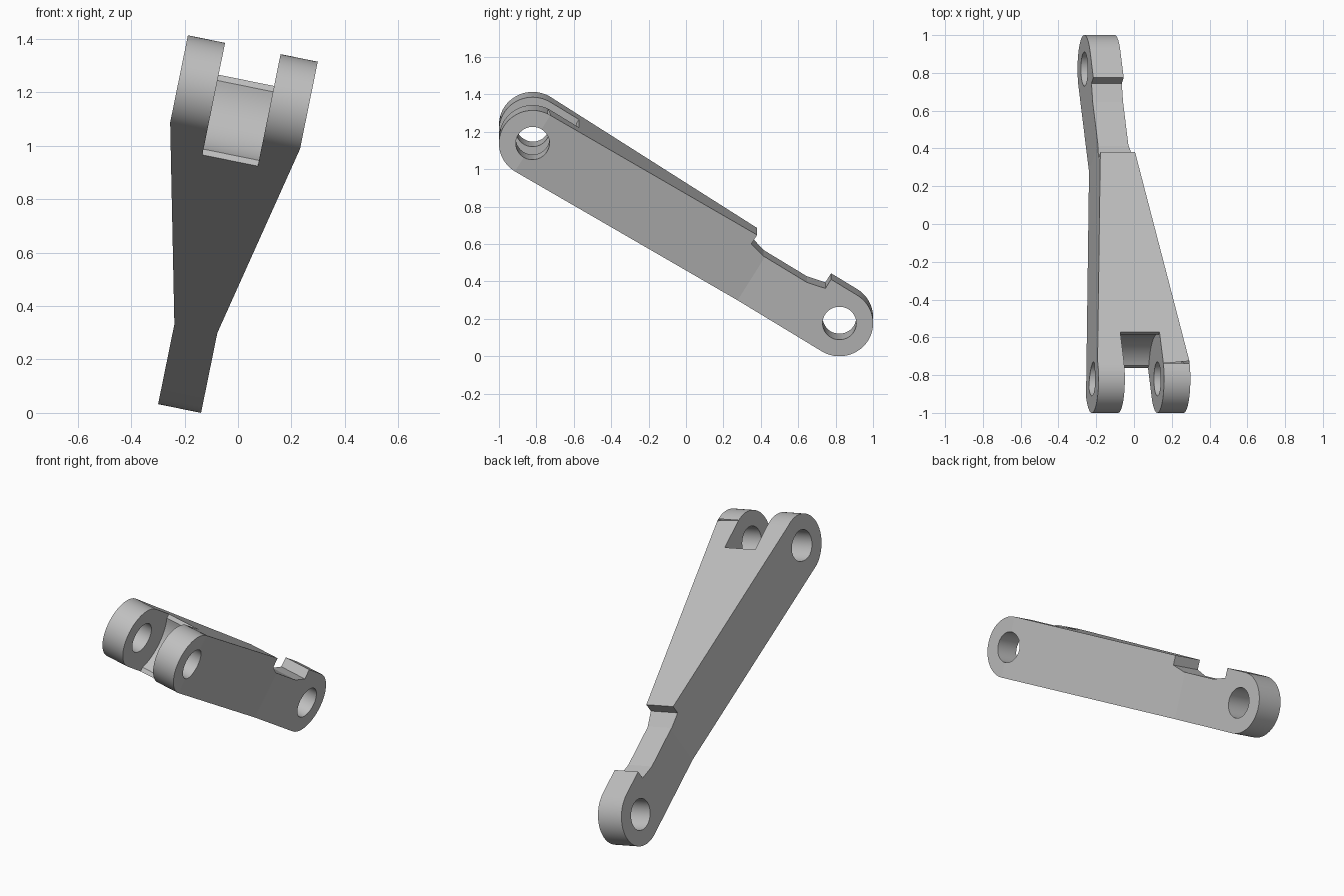
import bpy, bmesh
from math import sin, cos, pi, radians
from mathutils import Matrix, Vector

if "Cube" in bpy.data.objects:
    bpy.data.objects.remove(bpy.data.objects["Cube"])

# Dimensions: x = width, y = along the link, z = thickness
R, HOLE, LENGTH = 0.18, 0.09, 1.929
FORK_W, EYE_W, SLOT_W = 0.248, 0.082, 0.106
TAPER_END, CLEARANCE = 1.4, 0.237
NOTCH = [(1.765, R), (1.765, 0.122), (1.664, 0.098),
         (1.39, 0.098), (1.30, 0.122), (1.30, R)]

steel = bpy.data.materials.new("light grey metal")
steel.use_nodes = True
grey = (0.52, 0.52, 0.52, 1)
steel.diffuse_color = grey
steel.node_tree.nodes["Principled BSDF"].inputs["Base Color"].default_value = grey


def arc(cy, r, start, end, steps=40):
    """Points on an arc in the side plane, angles in radians."""
    angles = [start + (end - start) * i / steps for i in range(steps + 1)]
    return [(cy + r * cos(a), r * sin(a)) for a in angles]


def prism(name, points, half, plan=False):
    """Extrude a side profile (y, z) across x, or a plan outline (x, y) along z."""
    bm = bmesh.new()
    place = (lambda p, h: (p[0], p[1], h)) if plan else (lambda p, h: (h, p[0], p[1]))
    face = bm.faces.new([bm.verts.new(place(p, -half)) for p in points])
    new = bmesh.ops.extrude_face_region(bm, geom=[face])["geom"]
    step = Vector(place((0, 0), 2 * half))
    bmesh.ops.translate(bm, vec=step, verts=[v for v in new if isinstance(v, bmesh.types.BMVert)])
    bmesh.ops.recalc_face_normals(bm, faces=bm.faces)
    mesh = bpy.data.meshes.new(name)
    bm.to_mesh(mesh)
    bm.free()
    mesh.materials.append(steel)
    obj = bpy.data.objects.new(name, mesh)
    bpy.context.collection.objects.link(obj)
    return obj


# Round-ended side profile with the relief notch on top
link = prism("forked_link", arc(LENGTH, R, -pi / 2, pi / 2) + NOTCH
             + arc(0, R, pi / 2, 3 * pi / 2), 0.4)

# Tapered plan outline, wide at the fork and narrow at the eye
side = [(FORK_W, -0.5), (FORK_W, 0), (EYE_W, TAPER_END), (EYE_W, 2.5)]
outline = prism("plan_cutter", side + [(-x, y) for x, y in reversed(side)], 0.5, plan=True)

# Fork slot with a hollowed floor, and the two pin holes
a = 0.7083
slot = prism("slot_cutter", [(-0.4, -0.4), (R, -0.4)] + arc(0, CLEARANCE, -a, a, 20)
             + [(R, 0.4), (-0.4, 0.4)], SLOT_W)
holes = [prism("hole_cutter", arc(y, HOLE, 0, 2 * pi, 80)[:-1], 0.6) for y in (0, LENGTH)]

cutters = [(outline, 'INTERSECT'), (slot, 'DIFFERENCE')] + [(h, 'DIFFERENCE') for h in holes]
for cutter, operation in cutters:
    cutter.hide_render = True
    mod = link.modifiers.new(cutter.name, 'BOOLEAN')
    mod.object, mod.operation, mod.solver = cutter, operation, 'EXACT'

# Bake the cuts and remove the cutters
graph = bpy.context.evaluated_depsgraph_get()
baked = bpy.data.meshes.new_from_object(link.evaluated_get(graph))
link.modifiers.clear()
link.data = baked
for cutter, _ in cutters:
    bpy.data.objects.remove(cutter)

# Tilt the link into place and rest it on the ground
baked.transform(Matrix.Rotation(radians(11.5), 4, 'Y')
                @ Matrix.Translation((-0.218, -0.82, 1.17))
                @ Matrix.Rotation(radians(-31.75), 4, 'X'))
baked.transform(Matrix.Translation((0, 0, -min(v.co.z for v in baked.vertices))))

bpy.context.view_layer.objects.active = link
link.select_set(True)
bpy.ops.object.shade_smooth_by_angle(angle=radians(6))
